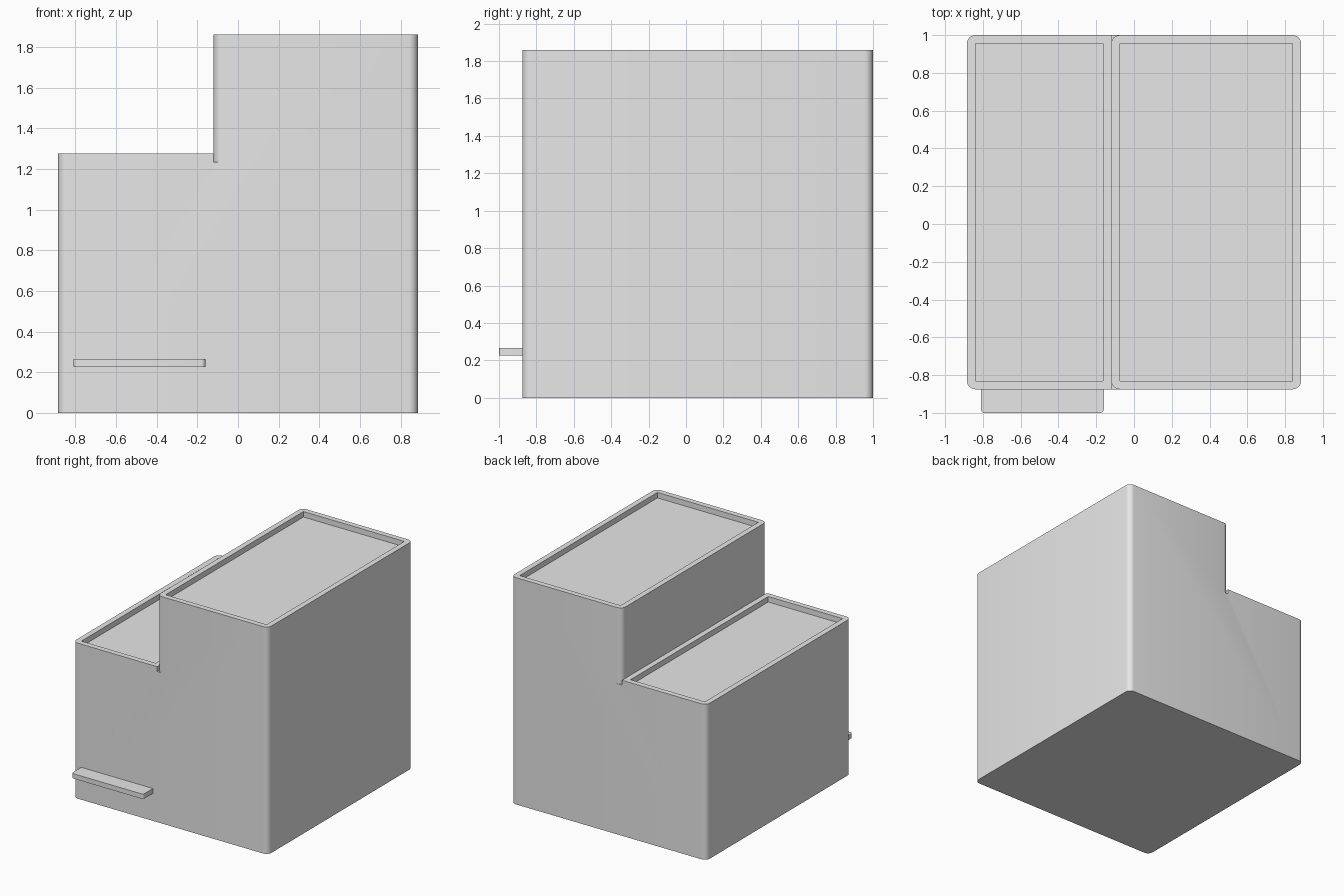
import bpy
import bmesh
from math import cos, sin, pi

cube = bpy.data.objects.get("Cube")
if cube:
    bpy.data.objects.remove(cube, do_unlink=True)

LEFT, STEP, RIGHT = -0.885, -0.12, 0.885
FRONT, BACK = -0.875, 1.0
LOW, TALL = 1.275, 1.86
R, RIM, DEPTH = 0.045, 0.045, 0.045

grey = bpy.data.materials.new("light grey")
grey.use_nodes = True
colour = (0.8, 0.8, 0.8, 1)
grey.diffuse_color = colour
grey.node_tree.nodes["Principled BSDF"].inputs["Base Color"].default_value = colour


def arc(cx, cy, r, start, sweep=pi / 2, steps=6):
    return [(cx + r * cos(start + sweep * i / steps),
             cy + r * sin(start + sweep * i / steps)) for i in range(steps + 1)]


def rect(x0, x1, y0, y1):
    return [(x0, y0), (x1, y0), (x1, y1), (x0, y1)]


def round_rect(x0, x1, y0, y1, r):
    return (arc(x0 + r, y0 + r, r, pi) + arc(x1 - r, y0 + r, r, 1.5 * pi)
            + arc(x1 - r, y1 - r, r, 0) + arc(x0 + r, y1 - r, r, pi / 2))


def prism(name, outline, z0, z1):
    bm = bmesh.new()
    base = bm.faces.new([bm.verts.new((x, y, z0)) for x, y in outline])
    top = bmesh.ops.extrude_face_region(bm, geom=[base])["geom"]
    verts = [g for g in top if isinstance(g, bmesh.types.BMVert)]
    bmesh.ops.translate(bm, verts=verts, vec=(0, 0, z1 - z0))
    bmesh.ops.recalc_face_normals(bm, faces=bm.faces)
    mesh = bpy.data.meshes.new(name)
    bm.to_mesh(mesh)
    bm.free()
    mesh.materials.append(grey)
    obj = bpy.data.objects.new(name, mesh)
    bpy.context.collection.objects.link(obj)
    return obj


def activate(obj):
    bpy.ops.object.select_all(action="DESELECT")
    obj.select_set(True)
    bpy.context.view_layer.objects.active = obj


def cut(target, cutter):
    cutter.hide_render = True
    mod = target.modifiers.new("cut", "BOOLEAN")
    mod.operation, mod.solver, mod.object = "DIFFERENCE", "EXACT", cutter
    activate(target)
    bpy.ops.object.modifier_apply(modifier=mod.name)
    bpy.data.objects.remove(cutter, do_unlink=True)


# Building block with rounded vertical corners
body = prism("building_body", round_rect(LEFT, RIGHT, FRONT, BACK, R), 0, TALL)

# Rounded inner corners of the tall part, sunk slightly below the low roof
for edge, side in ((FRONT, -1), (BACK, 1)):
    curve = arc(STEP + R, edge - side * R, R, side * pi / 2, side * pi / 2)
    outside = edge + side * 0.05
    cut(body, prism("corner_cutter",
                    [(STEP, outside), (STEP + R, outside)] + curve, 1.235, 2))

# Step down to the low roof
cut(body, prism("step_cutter", rect(-1, STEP, -1.1, 1.1), LOW, 2))

# Sunken roofs behind their parapets
for x0, x1, top in ((LEFT, STEP, LOW), (STEP, RIGHT, TALL)):
    cut(body, prism("roof_cutter", rect(x0 + RIM, x1 - RIM, FRONT + RIM, BACK - RIM),
                    top - DEPTH, top + 0.1))

# Canopy on the front wall
canopy = prism("front_canopy", round_rect(-0.81, -0.16, -1.0, -0.85, 0.02), 0.225, 0.265)

for obj in (body, canopy):
    activate(obj)
    bpy.ops.object.shade_smooth_by_angle()
